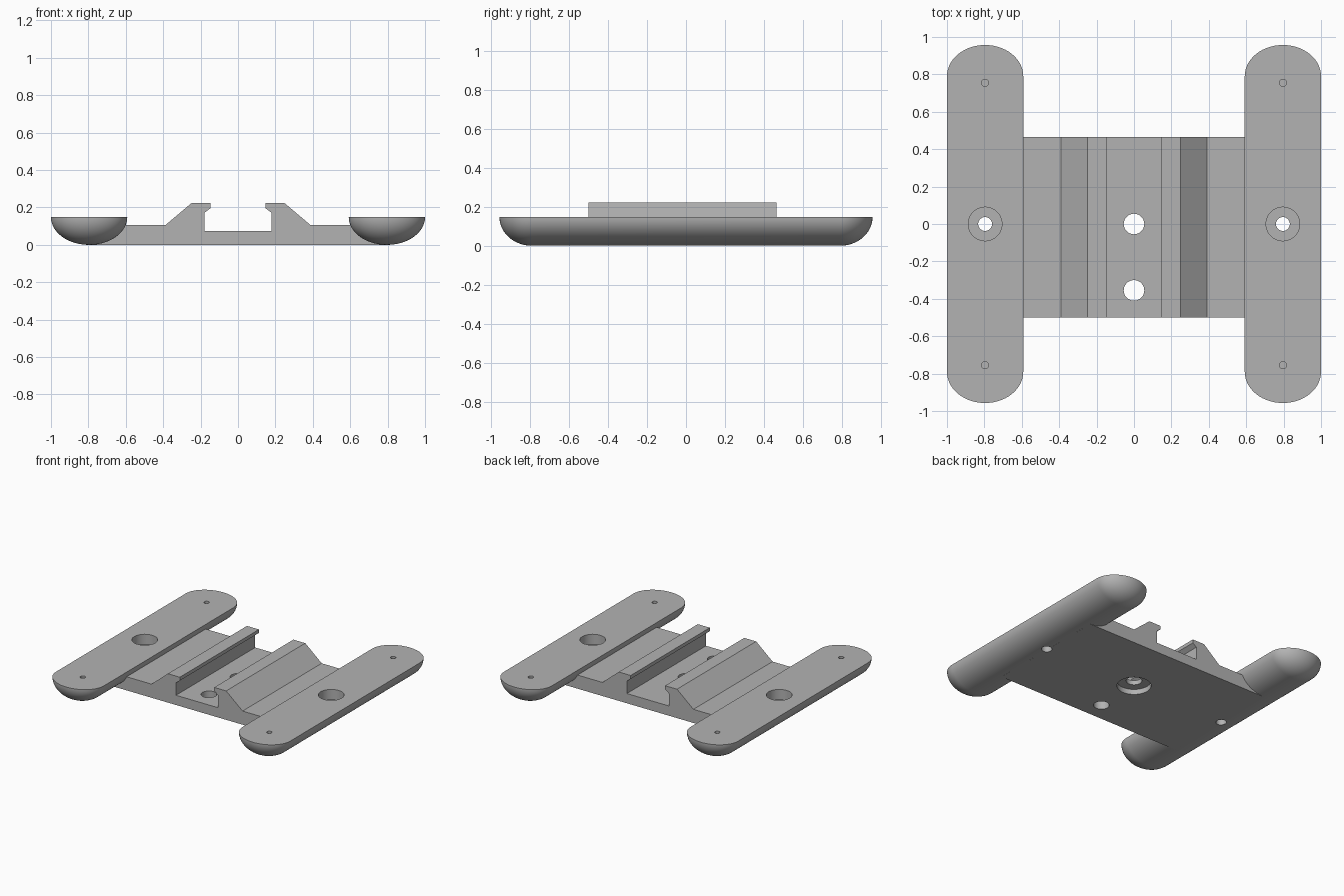
import bpy, bmesh, math

cube = bpy.data.objects.get("Cube")
if cube:
    bpy.data.objects.remove(cube, do_unlink=True)

grey = bpy.data.materials.new("mid grey")
grey.use_nodes = True
colour = (0.45, 0.45, 0.45, 1)
grey.diffuse_color = colour
grey.node_tree.nodes["Principled BSDF"].inputs["Base Color"].default_value = colour

SKID_X, SKID_R, SKID_H = 0.796, 0.204, 0.148
HALF_STRAIGHT, CAP = 0.79, 0.167


def finish(name, bm):
    bmesh.ops.remove_doubles(bm, verts=bm.verts, dist=1e-5)
    bmesh.ops.recalc_face_normals(bm, faces=bm.faces)
    mesh = bpy.data.meshes.new(name)
    bm.to_mesh(mesh)
    bm.free()
    mesh.materials.append(grey)
    ob = bpy.data.objects.new(name, mesh)
    bpy.context.collection.objects.link(ob)
    return ob


def add_hole(bm, x, y, steps, n=48):
    """Stepped round cutter; steps are (radius, z) from bottom to top."""
    rings = [[bm.verts.new((x + r * math.cos(2 * math.pi * i / n),
                            y + r * math.sin(2 * math.pi * i / n), z))
              for i in range(n)] for r, z in steps]
    for a, b in zip(rings, rings[1:]):
        for i in range(n):
            j = (i + 1) % n
            bm.faces.new((a[i], a[j], b[j], b[i]))
    bm.faces.new(rings[0][::-1])
    bm.faces.new(rings[-1])


def make_skid(name, x):
    """Boat-shaped runner: half-elliptic section with rounded ends, flat top."""
    bm = bmesh.new()
    n, caps = 32, 14
    ang = [math.pi / 2 * i / caps for i in range(caps + 1)]
    stations = [(-HALF_STRAIGHT - CAP * math.sin(t), math.cos(t)) for t in reversed(ang)]
    stations += [(HALF_STRAIGHT + CAP * math.sin(t), math.cos(t)) for t in ang]
    rings = []
    for y, s in stations:
        s = max(s, 0.0)
        rings.append([bm.verts.new((x - SKID_R * s * math.cos(math.pi * k / n), y,
                                    SKID_H * (1 - s * math.sin(math.pi * k / n))))
                      for k in range(n + 1)])
    for a, b in zip(rings, rings[1:]):
        for k in range(n):
            bm.faces.new((a[k], a[k + 1], b[k + 1], b[k]))
    # flat deck
    bm.faces.new([r[0] for r in rings] + [r[-1] for r in reversed(rings)])
    return finish(name, bm)


# Base plate with the two hooked rails, extruded along y
half = [(0.79, 0), (0.79, 0.105), (0.389, 0.105), (0.249, 0.223),
        (0.147, 0.223), (0.147, 0.196), (0.179, 0.172), (0.179, 0.075)]
profile = half + [(-x, z) for x, z in reversed(half)]
bm = bmesh.new()
front = bm.faces.new([bm.verts.new((x, -0.50, z)) for x, z in profile])
ext = bmesh.ops.extrude_face_region(bm, geom=[front])
for v in ext["geom"]:
    if isinstance(v, bmesh.types.BMVert):
        v.co.y = 0.465
base = finish("rail_base", bm)

parts = [base,
         make_skid("left_skid", SKID_X),
         make_skid("right_skid", -SKID_X)]

# Screw holes, counterbores and blind pin holes
bm = bmesh.new()
add_hole(bm, 0, 0, [(0.12, -0.1), (0.12, 0.04), (0.055, 0.04), (0.055, 0.3)])
add_hole(bm, 0, -0.355, [(0.055, -0.1), (0.055, 0.3)])
for s in (-1, 1):
    add_hole(bm, s * SKID_X, 0, [(0.037, -0.1), (0.037, 0.07), (0.09, 0.07), (0.09, 0.3)])
    for y in (-0.755, 0.755):
        add_hole(bm, s * SKID_X, y, [(0.019, 0.06), (0.019, 0.3)], 24)
cutter = finish("hole_cutter", bm)
cutter.hide_render = True

for ob in parts:
    mod = ob.modifiers.new("holes", "BOOLEAN")
    mod.operation = "DIFFERENCE"
    mod.solver = "EXACT"
    mod.object = cutter
    bpy.ops.object.select_all(action="DESELECT")
    bpy.context.view_layer.objects.active = ob
    ob.select_set(True)
    bpy.ops.object.modifier_apply(modifier=mod.name)
    bpy.ops.object.shade_smooth_by_angle(angle=math.radians(30))

bpy.data.objects.remove(cutter, do_unlink=True)
